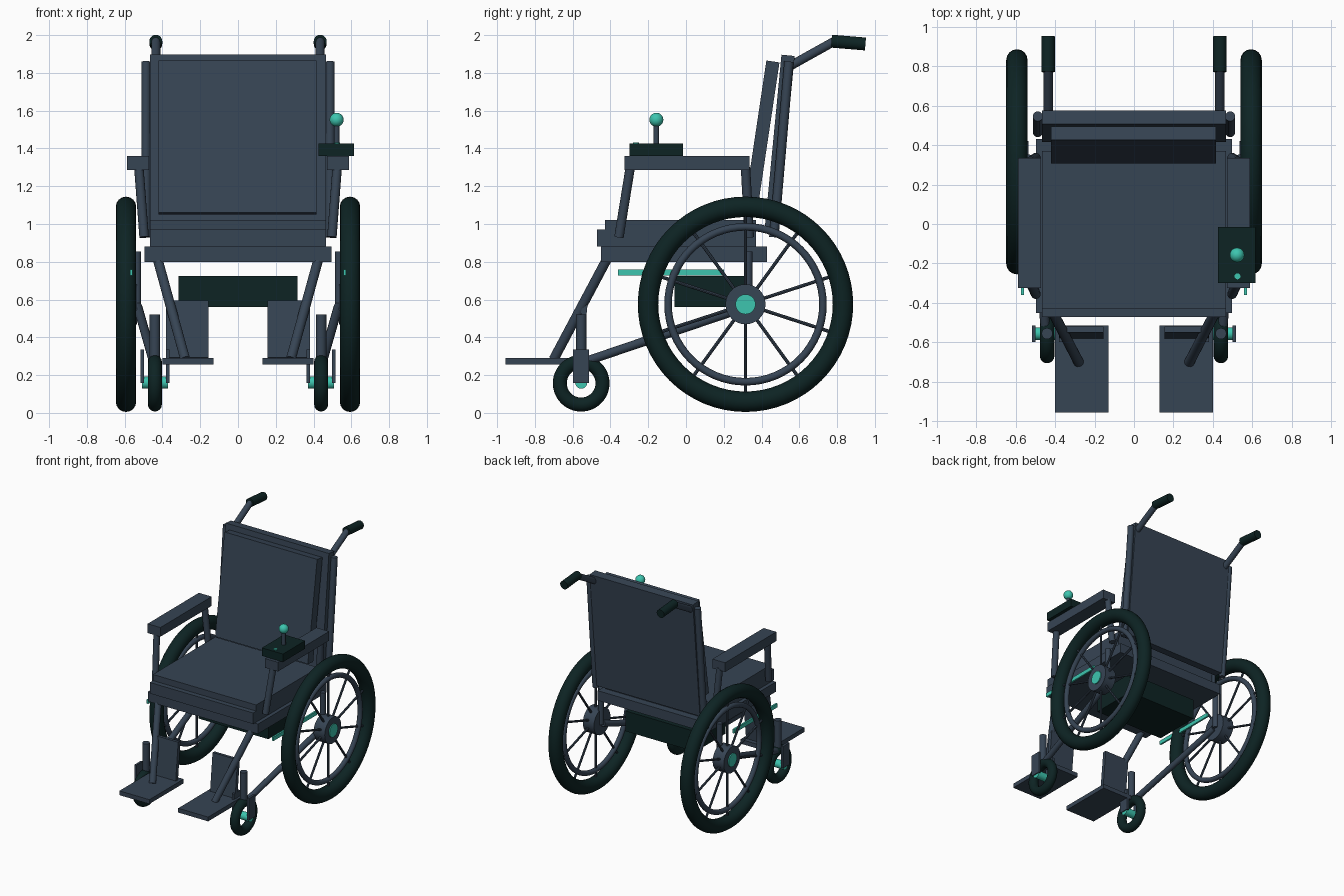
import bpy
import math
from mathutils import Vector, Matrix

cube = bpy.data.objects.get("Cube")
if cube:
    bpy.data.objects.remove(cube, do_unlink=True)


def material(name, rgb):
    m = bpy.data.materials.new(name)
    m.use_nodes = True
    m.diffuse_color = (*rgb, 1)
    m.node_tree.nodes["Principled BSDF"].inputs["Base Color"].default_value = (*rgb, 1)
    return m


SLATE = material("slate", (0.037, 0.058, 0.088))
DARK = material("dark_green_black", (0.004, 0.017, 0.017))
TEAL = material("teal", (0.047, 0.56, 0.43))


def finish(name, mat, smooth=False):
    ob = bpy.context.object
    ob.name = name
    ob.data.materials.append(mat)
    if smooth:
        bpy.ops.object.shade_smooth_by_angle(angle=math.radians(40))
    return ob


def box(name, mat, x, y, z, tilt=0):
    """Box from three (low, high) ranges, optionally tilted back about x."""
    mid = [(a + b) / 2 for a, b in (x, y, z)]
    bpy.ops.mesh.primitive_cube_add(size=1, location=mid)
    ob = finish(name, mat)
    ob.data.transform(Matrix.Diagonal([b - a for a, b in (x, y, z)] + [1]))
    ob.rotation_euler.x = -math.radians(tilt)
    return ob


def tube(name, mat, start, end, radius, sides=20):
    a, b = Vector(start), Vector(end)
    bpy.ops.mesh.primitive_cylinder_add(vertices=sides, radius=radius, depth=(b - a).length,
                                        location=(a + b) / 2)
    bpy.context.object.rotation_euler = (b - a).to_track_quat("Z", "Y").to_euler()
    return finish(name, mat, True)


def ring(name, mat, centre, major, minor):
    bpy.ops.mesh.primitive_torus_add(location=centre, rotation=(0, math.pi / 2, 0),
                                     major_radius=major, minor_radius=minor,
                                     major_segments=64, minor_segments=16)
    return finish(name, mat, True)


def ball(name, mat, centre, radius):
    bpy.ops.mesh.primitive_uv_sphere_add(segments=24, ring_count=14, radius=radius, location=centre)
    return finish(name, mat, True)


# Seat and backrest
box("seat_base", SLATE, (-0.495, 0.495), (-0.45, 0.43), (0.80, 0.88))
box("seat_cushion_lower", SLATE, (-0.465, 0.465), (-0.47, 0.37), (0.88, 0.97))
box("seat_cushion_upper", SLATE, (-0.465, 0.465), (-0.43, 0.37), (0.97, 1.02))
box("back_panel", SLATE, (-0.465, 0.465), (0.46, 0.53), (0.95, 1.895), 5.5)
box("back_cushion", SLATE, (-0.42, 0.415), (0.365, 0.435), (1.05, 1.865), 8.5)

# Power box under the seat
box("battery_box", DARK, (-0.315, 0.315), (-0.06, 0.33), (0.56, 0.725))

for s, side in ((1, "left"), (-1, "right")):
    def pt(x, y, z):
        return (s * x, y, z)

    def side_box(name, mat, x, y, z, tilt=0):
        return box(f"{side}_{name}", mat, sorted((s * x[0], s * x[1])), y, z, tilt)

    def side_tube(name, mat, a, b, r, sides=20):
        return tube(f"{side}_{name}", mat, pt(*a), pt(*b), r, sides)

    # Back posts and push handles
    side_tube("back_post", SLATE, (0.487, 0.465, 0.93), (0.487, 0.545, 1.86), 0.025)
    side_tube("handle_tube", SLATE, (0.435, 0.53, 1.825), (0.435, 0.79, 1.97), 0.024)
    side_tube("handle_grip", DARK, (0.435, 0.77, 1.968), (0.435, 0.95, 1.953), 0.034)

    # Armrest
    side_box("arm_pad", SLATE, (0.472, 0.587), (-0.325, 0.335), (1.285, 1.36))
    side_tube("arm_front_post", SLATE, (0.525, -0.295, 1.30), (0.497, -0.355, 0.93), 0.025)
    side_tube("arm_rear_post", SLATE, (0.525, 0.315, 1.30), (0.497, 0.335, 0.93), 0.025)

    # Large wheel
    hub = Vector(pt(0.593, 0.315, 0.575))
    ring(f"{side}_tyre", DARK, hub, 0.516, 0.054)
    ring(f"{side}_rim", SLATE, hub, 0.41, 0.02)
    side_tube("hub", SLATE, (0.535, 0.315, 0.575), (0.635, 0.315, 0.575), 0.106, 32)
    side_tube("hub_cap", TEAL, (0.63, 0.315, 0.575), (0.643, 0.315, 0.575), 0.053, 32)
    for i in range(10):
        t = math.pi / 2 + i * math.tau / 10
        d = Vector((0, math.cos(t), math.sin(t)))
        tube(f"{side}_spoke_{i + 1}", SLATE, hub + d * 0.08, hub + d * 0.475, 0.009, 8)

    # Frame
    side_tube("axle_post", SLATE, (0.535, 0.33, 0.56), (0.535, 0.33, 0.855), 0.022)
    side_tube("lower_frame", SLATE, (0.53, 0.315, 0.56), (0.45, -0.51, 0.28), 0.024)
    side_tube("front_leg", SLATE, (0.43, -0.41, 0.83), (0.28, -0.70, 0.285), 0.026)
    side_box("accent_bar", TEAL, (0.558, 0.572), (-0.36, 0.20), (0.728, 0.76))

    # Footrest
    side_box("footplate", SLATE, (0.13, 0.40), (-0.955, -0.515), (0.255, 0.29))
    side_box("heel_plate", SLATE, (0.155, 0.38), (-0.565, -0.535), (0.29, 0.595), 6)

    # Caster
    ring(f"{side}_caster_tyre", DARK, pt(0.44, -0.555, 0.157), 0.113, 0.037)
    side_tube("caster_axle", TEAL, (0.37, -0.555, 0.16), (0.508, -0.555, 0.16), 0.032)
    side_tube("caster_stem", SLATE, (0.44, -0.555, 0.29), (0.44, -0.555, 0.52), 0.028)
    for x, label in ((0.372, "inner"), (0.507, "outer")):
        side_box(f"caster_fork_{label}", SLATE, (x - 0.009, x + 0.009), (-0.598, -0.513), (0.157, 0.335))

# Joystick control on the left armrest
box("control_box", DARK, (0.425, 0.615), (-0.30, -0.015), (1.36, 1.425))
tube("joystick_stem", SLATE, (0.522, -0.157, 1.42), (0.522, -0.157, 1.54), 0.015)
ball("joystick_knob", TEAL, (0.522, -0.157, 1.552), 0.037)
tube("control_button", TEAL, (0.524, -0.265, 1.42), (0.524, -0.265, 1.432), 0.015)
